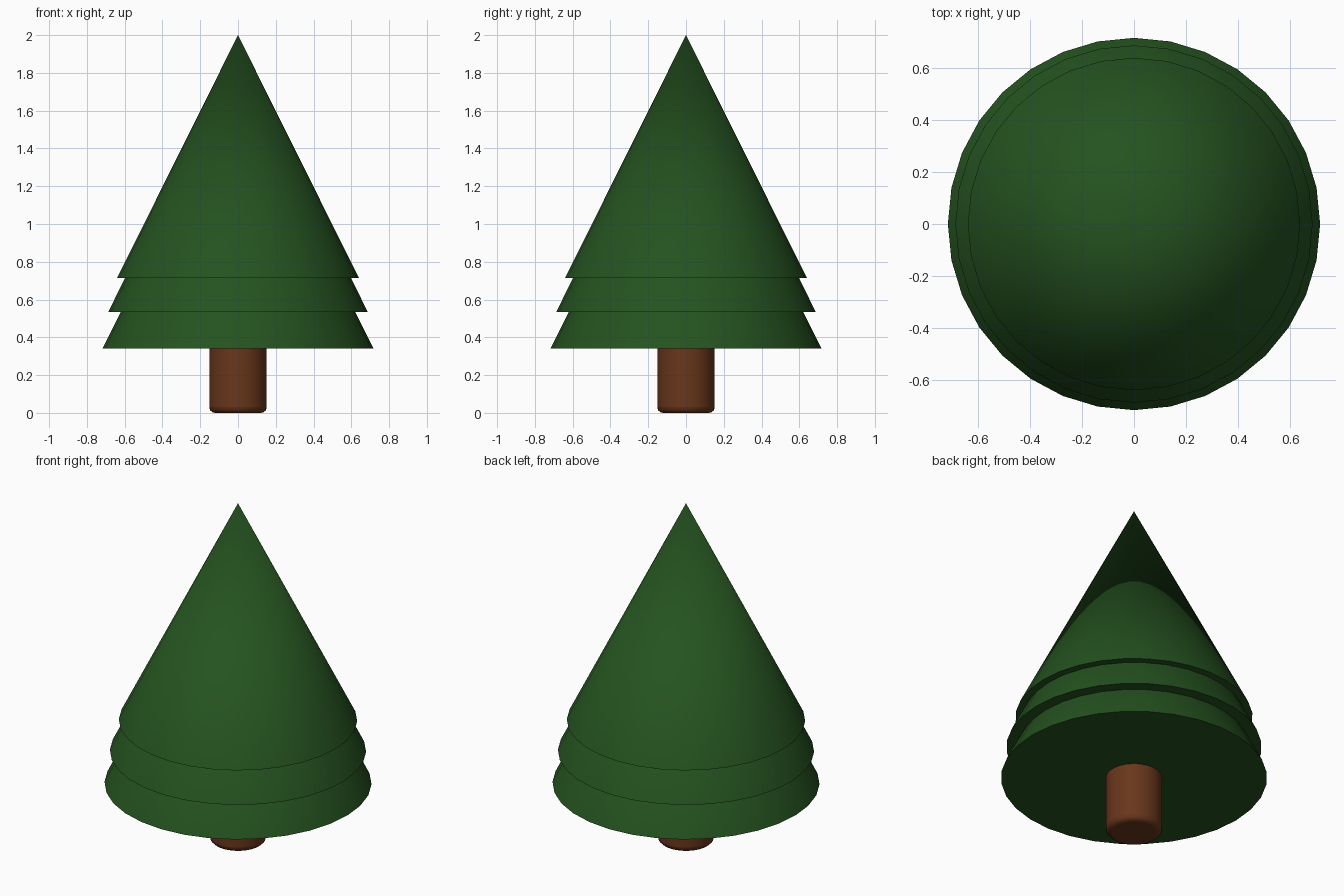
import bpy
import math

if "Cube" in bpy.data.objects:
    bpy.data.objects.remove(bpy.data.objects["Cube"])


def material(name, color):
    m = bpy.data.materials.new(name)
    m.diffuse_color = (*color, 1)
    m.use_nodes = True
    m.node_tree.nodes["Principled BSDF"].inputs["Base Color"].default_value = m.diffuse_color
    return m


GREEN = material("needles", (0.018, 0.085, 0.014))
BROWN = material("bark", (0.14, 0.037, 0.011))
SLOPE = 0.498  # cone radius lost per unit of height


def finish(name, mat, angle):
    obj = bpy.context.object
    obj.name = name
    obj.data.materials.append(mat)
    bpy.ops.object.shade_smooth_by_angle(angle=math.radians(angle))
    return obj


# Foliage: three nested cones with closed undersides
for name, z, radius in (("lower_branches", 0.342, 0.717),
                        ("middle_branches", 0.533, 0.688),
                        ("upper_branches", 0.715, 0.640)):
    height = 2.0 - z if name == "upper_branches" else radius / SLOPE
    bpy.ops.mesh.primitive_cone_add(vertices=32, radius1=radius, radius2=0,
                                    depth=height, location=(0, 0, z + height / 2))
    finish(name, GREEN, 30)

# Trunk: cylinder with rounded rims, its top hidden in the foliage
bpy.ops.mesh.primitive_cylinder_add(vertices=32, radius=0.152, depth=0.5,
                                    location=(0, 0, 0.25))
trunk = finish("trunk", BROWN, 40)
bevel = trunk.modifiers.new("rounded_rims", 'BEVEL')
bevel.width = 0.03
bevel.segments = 3
bevel.limit_method = 'ANGLE'
bevel.angle_limit = math.radians(40)
